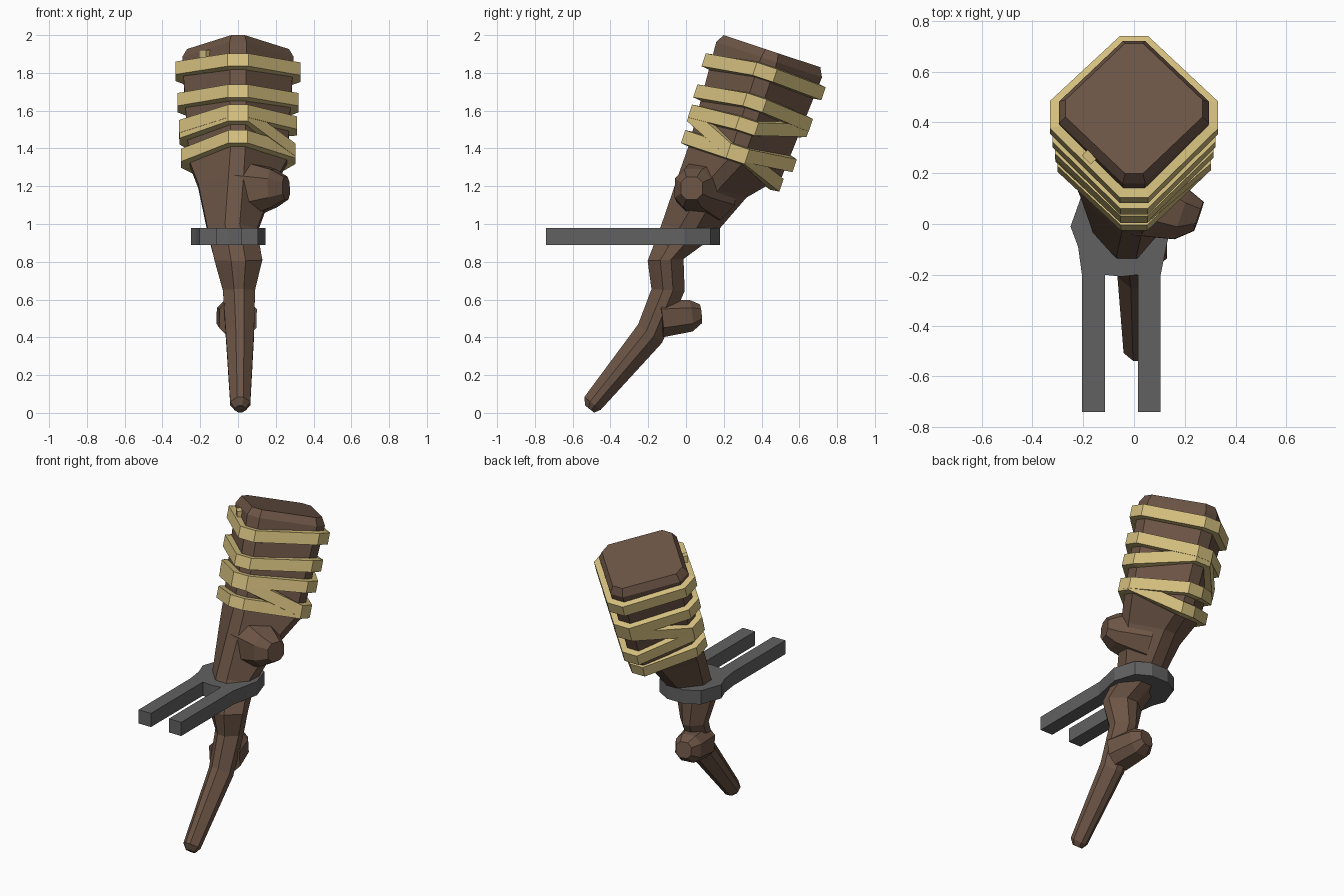
import bpy, bmesh
from math import sin, cos, radians
from mathutils import Vector, Matrix

if "Cube" in bpy.data.objects:
    bpy.data.objects.remove(bpy.data.objects["Cube"])


def material(name, color):
    m = bpy.data.materials.new(name)
    m.diffuse_color = (*color, 1)
    m.use_nodes = True
    m.node_tree.nodes["Principled BSDF"].inputs["Base Color"].default_value = m.diffuse_color
    return m


WOOD = material("dark_wood", (0.15, 0.09, 0.06))
ROPE = material("straw_rope", (0.66, 0.52, 0.21))
IRON = material("iron", (0.12, 0.12, 0.12))


def finish(bm, name, mat):
    bmesh.ops.recalc_face_normals(bm, faces=bm.faces)
    me = bpy.data.meshes.new(name)
    bm.to_mesh(me)
    bm.free()
    ob = bpy.data.objects.new(name, me)
    bpy.context.collection.objects.link(ob)
    me.materials.append(mat)
    return ob


def loft(name, rings, mat, closed=False):
    """Skin a list of point rings; cap the ends unless the loop is closed."""
    bm = bmesh.new()
    vs = [[bm.verts.new(p) for p in r] for r in rings]
    pairs = list(zip(vs, vs[1:])) + ([(vs[-1], vs[0])] if closed else [])
    for a, b in pairs:
        n = len(a)
        for i in range(n):
            bm.faces.new((a[i], a[(i + 1) % n], b[(i + 1) % n], b[i]))
    if not closed:
        bm.faces.new(vs[0])
        bm.faces.new(vs[-1])
    return finish(bm, name, mat)


def octagon(k):
    """Diamond with cut corners, starting at +x and going round."""
    return [(1, -k), (1, k), (k, 1), (-k, 1), (-1, k), (-1, -k), (-k, -1), (k, -1)]


def section(c, tilt, rx, ry, k):
    t = radians(tilt)
    v = Vector((0, cos(t), -sin(t)))
    return [Vector(c) + Vector((1, 0, 0)) * rx * a + v * ry * b for a, b in octagon(k)]


# Wooden torch: bent tapering handle growing into a square head
loft("torch_body", [
    section((0.012, -0.51, 0.02), 38, 0.03, 0.03, 0.3),
    section((0.012, -0.495, 0.05), 38, 0.053, 0.055, 0.3),
    section((0.01, -0.19, 0.42), 38, 0.075, 0.08, 0.3),
    section((0.005, -0.095, 0.65), 3, 0.085, 0.088, 0.3),
    section((0.002, -0.108, 0.81), -3, 0.127, 0.095, 0.3),
    section((-0.03, 0.0, 0.96), 18, 0.13, 0.135, 0.3),
    section((-0.01, 0.14, 1.2), 18.4, 0.2, 0.19, 0.2),
    section((0, 0.26, 1.33), 18.4, 0.26, 0.26, 0.15),
    section((0, 0.44, 1.87), 18.4, 0.295, 0.295, 0.15),
    section((0, 0.455, 1.915), 18.4, 0.27, 0.27, 0.13),
], WOOD)


# Cut-off branch stubs
def knot(name, stops):
    d = (Vector(stops[-1][0]) - Vector(stops[0][0])).normalized()
    u = d.cross(Vector((0, 0, 1))).normalized()
    w = u.cross(d)
    loft(name, [[Vector(c) + r * (u * a + w * b) for a, b in octagon(0.5)]
                for c, r in stops], WOOD)


knot("lower_knot", [((0, -0.14, 0.5), 0.1), ((-0.03, 0.02, 0.515), 0.084),
                    ((-0.035, 0.075, 0.525), 0.05)])
knot("upper_knot", [((0.02, 0.11, 1.18), 0.16), ((0.19, 0.035, 1.19), 0.1),
                    ((0.255, 0.03, 1.19), 0.06)])

# Rope windings: drop below the head top at the right, back, left and front corners
AXIS = Vector((0, -0.316, -0.949))
SIDE = Vector((0, 0.949, -0.316))


def head_radius(d):
    return 0.295 - 0.06 * d if d < 0.57 else 0.26 - 0.7 * (d - 0.57)


def winding(name, drops, half):
    rings = []
    pts = octagon(0.17)
    for i, (a, b) in enumerate(pts):
        d = drops[i // 2]
        r = head_radius(d)
        out = (Vector((1, 0, 0)) * a + SIDE * b)
        base = Vector((0, 0.44, 1.87)) + AXIS * d
        rings.append([base + out * (r + o) + AXIS * h for o, h in
                      ((-0.01, -half), (0.04, -half * 0.85), (0.04, half * 0.85), (-0.01, half))])
    loft(name, rings, ROPE, closed=True)


WINDINGS = [(0.07, 0.08, 0.065, 0.11), (0.24, 0.26, 0.24, 0.28),
            (0.37, 0.29, 0.39, 0.39), (0.52, 0.49, 0.42, 0.41),
            (0.53, 0.61, 0.55, 0.53)]
for n, drops in enumerate(WINDINGS):
    winding(f"rope_winding_{n + 1}", drops, 0.042)

# Loose rope end tucked at the top winding
bm = bmesh.new()
bmesh.ops.create_cube(bm, size=1, matrix=Matrix.Translation((-0.17, 0.27, 1.86))
                      @ Matrix.Rotation(radians(-45), 4, 'Z')
                      @ Matrix.Diagonal((0.05, 0.05, 0.12, 1)))
finish(bm, "rope_end", ROPE)

# Iron wall bracket: collar with two flat prongs
outline = [(-0.205, -0.74), (-0.115, -0.74), (-0.115, -0.2), (-0.05, -0.207), (0.015, -0.2),
           (0.015, -0.74), (0.105, -0.74), (0.105, -0.2), (0.127, -0.09), (0.145, -0.01),
           (0.1, 0.13), (0.01, 0.18), (-0.11, 0.18), (-0.2, 0.13), (-0.25, -0.01),
           (-0.22, -0.09), (-0.205, -0.2)]
loft("bracket", [[(x, y, z) for x, y in outline] for z in (0.89, 0.98)], IRON)
